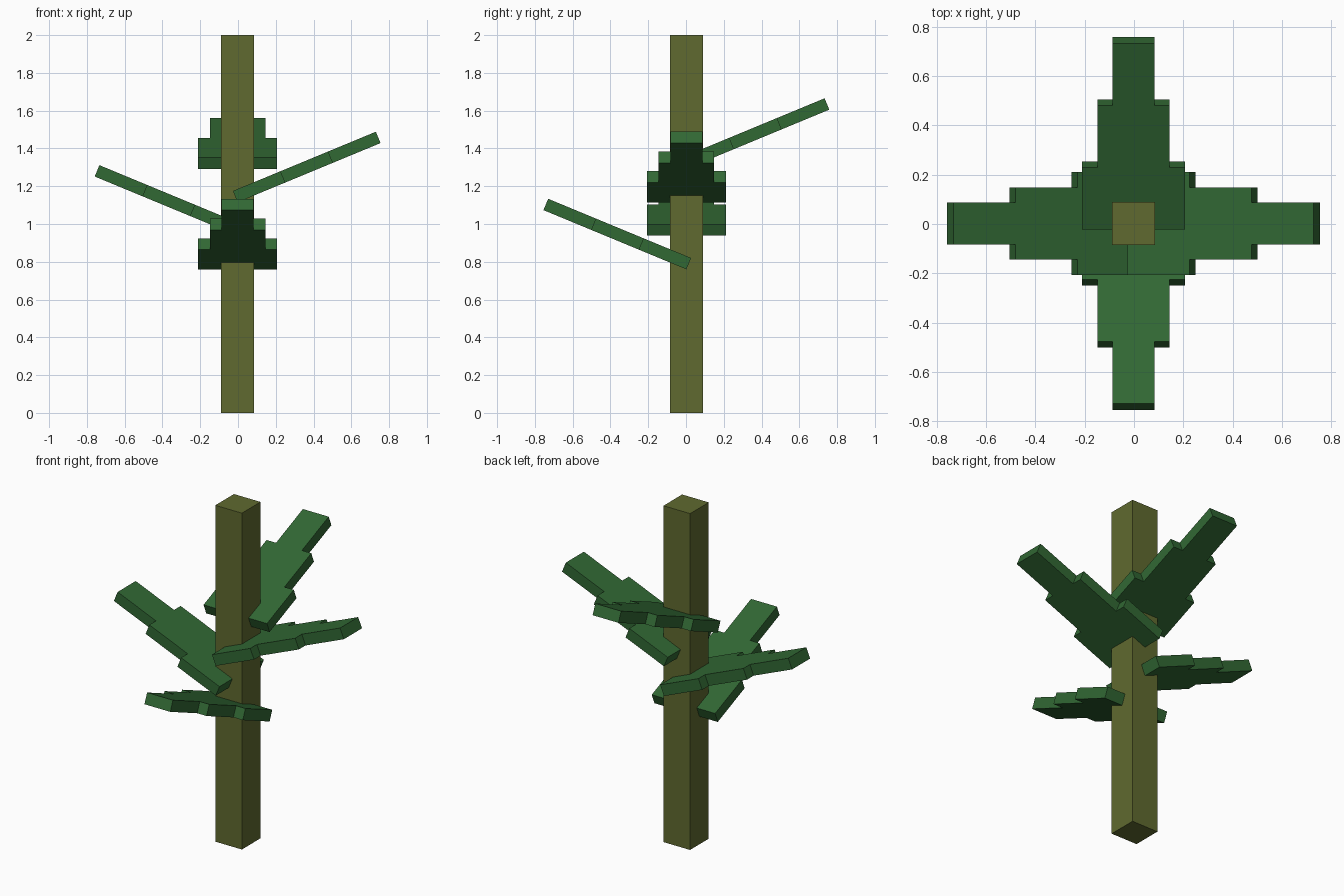
import bpy
import bmesh
import math
from mathutils import Matrix

cube = bpy.data.objects.get("Cube")
if cube:
    bpy.data.objects.remove(cube, do_unlink=True)

CENTRE = (-0.002, 0.002)


def make_material(name, colour):
    mat = bpy.data.materials.new(name)
    mat.use_nodes = True
    mat.diffuse_color = colour
    mat.node_tree.nodes["Principled BSDF"].inputs["Base Color"].default_value = colour
    return mat


def add_prism(name, outline, height, mat, matrix):
    """Extrude a flat outline upwards and place it with a matrix."""
    bm = bmesh.new()
    face = bm.faces.new([bm.verts.new((x, y, 0)) for x, y in outline])
    ext = bmesh.ops.extrude_face_region(bm, geom=[face])
    top = [g for g in ext["geom"] if isinstance(g, bmesh.types.BMVert)]
    bmesh.ops.translate(bm, verts=top, vec=(0, 0, height))
    bmesh.ops.recalc_face_normals(bm, faces=bm.faces[:])
    mesh = bpy.data.meshes.new(name)
    bm.to_mesh(mesh)
    bm.free()
    mesh.materials.append(mat)
    obj = bpy.data.objects.new(name, mesh)
    obj.matrix_world = matrix
    bpy.context.collection.objects.link(obj)
    return obj


bark = make_material("olive_bark", (0.115, 0.143, 0.029, 1))
green = make_material("leaf_green", (0.031, 0.138, 0.034, 1))

# Square trunk
h = 0.0875
add_prism("trunk", [(-h, -h), (h, -h), (h, h), (-h, h)], 2.0, bark,
          Matrix.Translation((*CENTRE, 0)))

# Stepped leaf outline: three equal lengths, each narrower than the last
SEGMENT = 0.273
side = []
for i, half_width in enumerate((0.2085, 0.147, 0.085)):
    side += [(i * SEGMENT, -half_width), ((i + 1) * SEGMENT, -half_width)]
outline = side + [(x, -y) for x, y in reversed(side)]

# Four leaves spiral up the trunk, each tilted upwards
TILT = Matrix.Rotation(math.radians(-22.5), 4, "Y")
for name, yaw, z in (("front_leaf", -90, 0.76), ("right_leaf", 180, 0.938),
                     ("left_leaf", 0, 1.115), ("back_leaf", 90, 1.292)):
    placed = (Matrix.Translation((*CENTRE, z))
              @ Matrix.Rotation(math.radians(yaw), 4, "Z") @ TILT)
    add_prism(name, outline, 0.065, green, placed)
